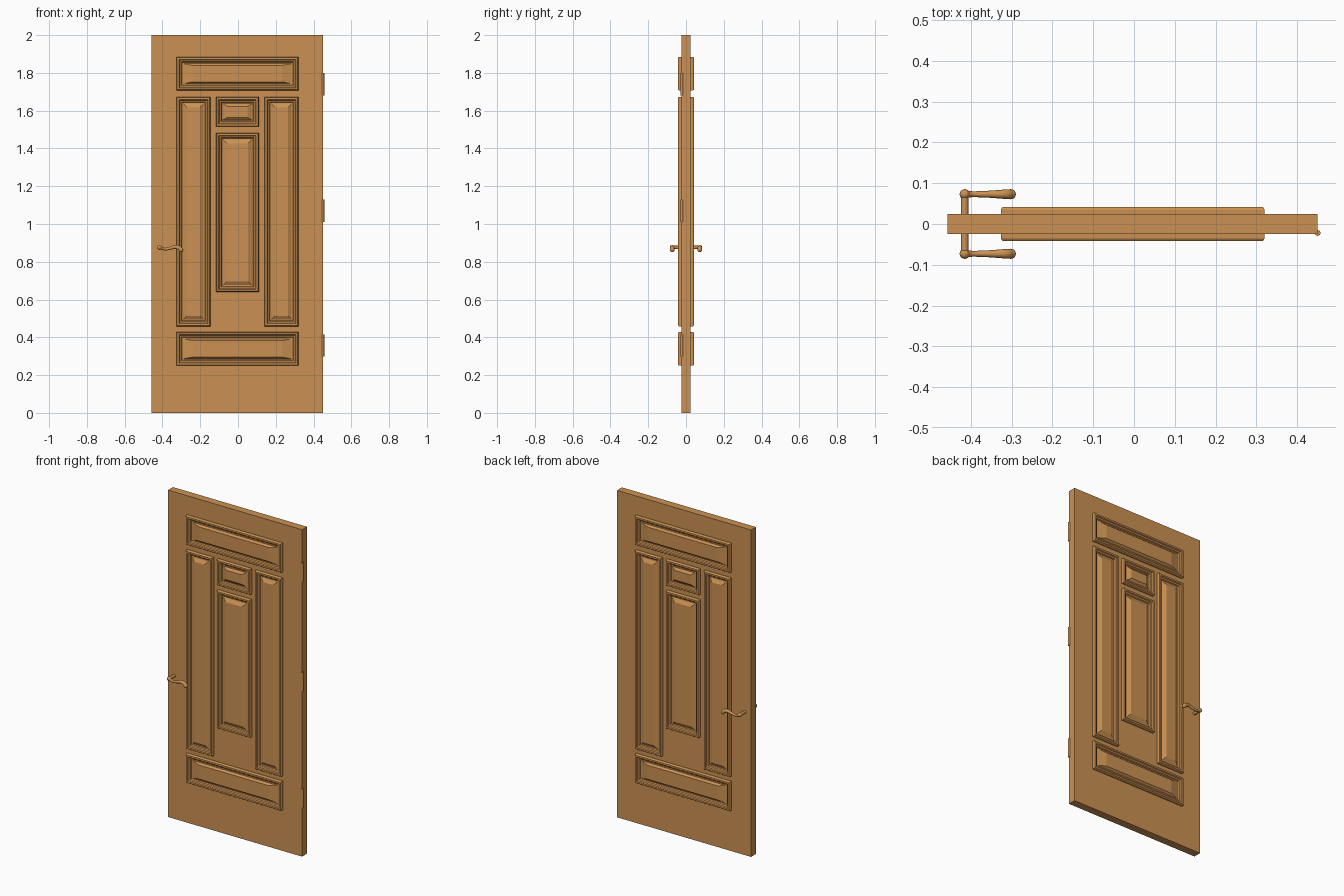
import bpy, bmesh
from math import radians
from mathutils import Vector

cube = bpy.data.objects.get("Cube")
if cube:
    bpy.data.objects.remove(cube, do_unlink=True)

wood = bpy.data.materials.new("warm_wood")
wood.use_nodes = True
COLOUR = (0.60, 0.285, 0.085, 1)
wood.diffuse_color = COLOUR
wood.node_tree.nodes["Principled BSDF"].inputs["Base Color"].default_value = COLOUR

HALF = 0.024      # half thickness of the slab
HANDLE_X, HANDLE_Z, HANDLE_Y = -0.415, 0.876, 0.073


def finish(obj, name, smooth=False):
    obj.name = name
    obj.data.materials.append(wood)
    if smooth:
        bpy.ops.object.select_all(action="DESELECT")
        obj.select_set(True)
        bpy.context.view_layer.objects.active = obj
        bpy.ops.object.shade_smooth_by_angle(angle=radians(40))
    return obj


def box(name, low, high):
    low, high = Vector(low), Vector(high)
    bpy.ops.mesh.primitive_cube_add(size=1, location=(low + high) / 2)
    obj = bpy.context.object
    obj.scale = high - low
    return finish(obj, name)


def cylinder(name, radius, length, location, rotation=(0, 0, 0)):
    bpy.ops.mesh.primitive_cylinder_add(vertices=16, radius=radius, depth=length,
                                        location=location, rotation=rotation)
    return finish(bpy.context.object, name, True)


def panel(name, x0, x1, z0, z1, field_x, field_z, side):
    """Moulding ridge, groove and raised field as nested rectangles."""
    # inset in x, inset in z, height above the slab
    profile = [(0, 0, -0.002), (0, 0, 0.012), (0.004, 0.004, 0.018),
               (0.014, 0.014, 0.018), (0.018, 0.018, 0.012),
               (0.026, 0.026, 0.009), (0.030, 0.030, 0.002),
               (0.036, 0.036, 0.002), (field_x, field_z, 0.014)]
    bm = bmesh.new()
    rings = []
    for ix, iz, h in profile:
        y = side * (HALF + h)
        corners = [(x0 + ix, z0 + iz), (x1 - ix, z0 + iz),
                   (x1 - ix, z1 - iz), (x0 + ix, z1 - iz)]
        rings.append([bm.verts.new((x, y, z)) for x, z in corners])
    for a, b in zip(rings, rings[1:]):
        for i in range(4):
            j = (i + 1) % 4
            bm.faces.new((a[i], a[j], b[j], b[i]))
    bm.faces.new(rings[-1])
    bm.faces.new(rings[0][::-1])
    bmesh.ops.recalc_face_normals(bm, faces=bm.faces)
    mesh = bpy.data.meshes.new(name)
    bm.to_mesh(mesh)
    bm.free()
    obj = bpy.data.objects.new(name, mesh)
    bpy.context.collection.objects.link(obj)
    finish(obj, name)


def ball(name, radius, location):
    bpy.ops.mesh.primitive_uv_sphere_add(segments=16, ring_count=10,
                                         radius=radius, location=location)
    finish(bpy.context.object, name, True)


def lever(name, side):
    """Wavy tapered grip swept along a curve."""
    # x, z, radius
    path = [(-0.415, 0.876, 0.010), (-0.395, 0.868, 0.007),
            (-0.365, 0.870, 0.008), (-0.335, 0.878, 0.010),
            (-0.312, 0.873, 0.012), (-0.302, 0.863, 0.012)]
    curve = bpy.data.curves.new(name, "CURVE")
    curve.dimensions = "3D"
    curve.bevel_depth = 1
    curve.bevel_resolution = 3
    curve.use_fill_caps = True
    spline = curve.splines.new("BEZIER")
    spline.bezier_points.add(len(path) - 1)
    for point, (x, z, r) in zip(spline.bezier_points, path):
        point.co = (x, side * HANDLE_Y, z)
        point.radius = r
        point.handle_left_type = point.handle_right_type = "AUTO"
    spline.resolution_u = 6
    obj = bpy.data.objects.new(name, curve)
    bpy.context.collection.objects.link(obj)
    bpy.ops.object.select_all(action="DESELECT")
    obj.select_set(True)
    bpy.context.view_layer.objects.active = obj
    bpy.ops.object.convert(target="MESH")
    finish(bpy.context.object, name, True)


# Door slab
box("door_slab", (-0.457, -HALF, 0), (0.45, HALF, 2))

# Raised panels: x range, z range, inset of the raised field in x and z
PANELS = {
    "top_panel": (-0.326, 0.32, 1.707, 1.885, 0.088, 0.046),
    "bottom_panel": (-0.326, 0.32, 0.25, 0.428, 0.088, 0.046),
    "right_panel": (-0.326, -0.146, 0.458, 1.673, 0.056, 0.056),
    "left_panel": (0.14, 0.32, 0.458, 1.673, 0.056, 0.056),
    "centre_panel": (-0.116, 0.11, 0.64, 1.483, 0.058, 0.056),
    "small_panel": (-0.116, 0.11, 1.515, 1.673, 0.06, 0.05),
}

# Panels and handles on both faces
for face, side in (("front", -1), ("back", 1)):
    for name, size in PANELS.items():
        panel(f"{face}_{name}", *size, side)
    cylinder(f"{face}_handle_stem", 0.009, HANDLE_Y - HALF + 0.01,
             (HANDLE_X, side * (HANDLE_Y + HALF - 0.01) / 2, HANDLE_Z),
             (radians(90), 0, 0))
    ball(f"{face}_handle_knuckle", 0.0125, (HANDLE_X, side * HANDLE_Y, HANDLE_Z))
    lever(f"{face}_handle_lever", side)
    ball(f"{face}_handle_tip", 0.0125, (-0.302, side * HANDLE_Y, 0.863))

# Hinge barrels
for name, z in (("bottom", 0.357), ("middle", 1.07), ("top", 1.74)):
    cylinder(f"{name}_hinge", 0.007, 0.117, (0.45, -0.022, z))
